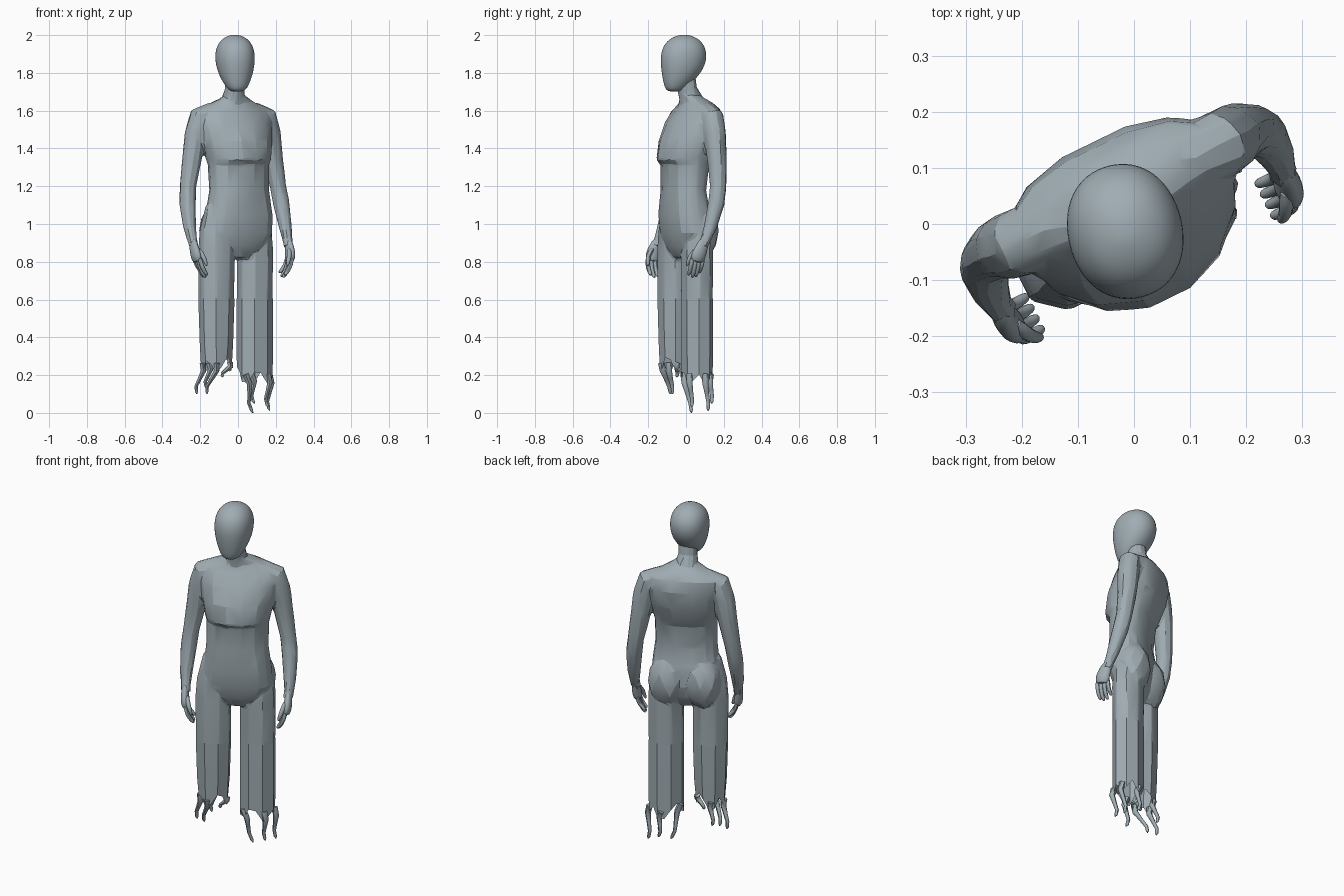
import bpy, bmesh, math
from math import sin, cos, pi
from mathutils import Vector, Matrix

if "Cube" in bpy.data.objects:
    bpy.data.objects.remove(bpy.data.objects["Cube"])

grey = bpy.data.materials.new("blue grey")
grey.diffuse_color = (0.35, 0.415, 0.45, 1)
grey.use_nodes = True
grey.node_tree.nodes["Principled BSDF"].inputs["Base Color"].default_value = grey.diffuse_color
TURN = 26  # the figure faces a little to its left


def finish(name, bm, angle, turn=TURN, shift=(0, 0, 0), subsurf=0):
    bmesh.ops.recalc_face_normals(bm, faces=bm.faces)
    bm.transform(Matrix.Translation(shift) @ Matrix.Rotation(math.radians(turn), 4, 'Z'))
    me = bpy.data.meshes.new(name)
    bm.to_mesh(me)
    bm.free()
    me.materials.clear()
    me.materials.append(grey)
    ob = bpy.data.objects.new(name, me)
    bpy.context.collection.objects.link(ob)
    if subsurf:
        m = ob.modifiers.new("smooth", 'SUBSURF')
        m.levels = m.render_levels = subsurf
    bpy.ops.object.select_all(action='DESELECT')
    bpy.context.view_layer.objects.active = ob
    ob.select_set(True)
    bpy.ops.object.shade_smooth_by_angle(angle=math.radians(angle))
    return ob


def fuse(bm):
    """Merge overlapping solids into one skin with large facets."""
    bmesh.ops.recalc_face_normals(bm, faces=bm.faces)
    me = bpy.data.meshes.new("temp")
    bm.to_mesh(me)
    bm.free()
    ob = bpy.data.objects.new("temp", me)
    bpy.context.collection.objects.link(ob)
    m = ob.modifiers.new("fuse", 'REMESH')
    m.mode, m.voxel_size = 'VOXEL', 0.009
    m = ob.modifiers.new("soften", 'SMOOTH')
    m.factor, m.iterations = 0.5, 6
    m = ob.modifiers.new("facet", 'DECIMATE')
    m.ratio = 0.025
    out = bmesh.new()
    out.from_object(ob, bpy.context.evaluated_depsgraph_get())
    bpy.data.objects.remove(ob)
    return out


def loft(bm, rings, cap_start=True, cap_end=True):
    vs = [[bm.verts.new(p) for p in r] for r in rings]
    n = len(vs[0])
    for a, b in zip(vs, vs[1:]):
        for i in range(n):
            bm.faces.new((a[i], a[(i + 1) % n], b[(i + 1) % n], b[i]))
    if cap_start:
        bm.faces.new(vs[0])
    if cap_end:
        bm.faces.new(vs[-1])


def tube(bm, pts, sides=8, flat=1.0):
    """Tapered tube along (x, y, z, radius) points; flat scales its x side."""
    rings = []
    for i, p in enumerate(pts):
        a, b = pts[max(i - 1, 0)], pts[min(i + 1, len(pts) - 1)]
        t = (Vector(b[:3]) - Vector(a[:3])).normalized()
        ex = Vector((1, 0, 0))
        ex = (ex - t * ex.dot(t)).normalized()
        ey = t.cross(ex)
        rings.append([Vector(p[:3]) + (ex * cos(k * 2 * pi / sides) * flat
                      + ey * sin(k * 2 * pi / sides)) * p[3] for k in range(sides)])
    loft(bm, rings)


def power(c, e):
    return math.copysign(abs(c) ** e, c)


body = bmesh.new()
# torso: height, half width, front depth, back depth
sections = [(0.82, 0.05, -0.06, 0.05), (0.88, 0.14, -0.09, 0.085),
            (0.95, 0.192, -0.108, 0.10), (1.05, 0.186, -0.122, 0.10),
            (1.18, 0.170, -0.122, 0.08), (1.315, 0.172, -0.124, 0.10),
            (1.34, 0.178, -0.152, 0.115), (1.44, 0.198, -0.135, 0.15),
            (1.54, 0.212, -0.09, 0.166), (1.605, 0.20, -0.04, 0.155),
            (1.64, 0.13, -0.02, 0.13), (1.675, 0.06, -0.025, 0.085)]
rings = []
for z, w, f, b in sections:
    mid, ring = (f + b) / 2, []
    for k in range(14):
        t = 2 * pi * k / 14
        e = (1.0, 1.1) if sin(t) < 0 and z > 1.1 else (0.8, 0.8)
        ring.append((w * power(cos(t), e[0]), mid + (b - f) / 2 * power(sin(t), e[1]), z))
    rings.append(ring)
loft(body, rings)

# neck
tube(body, [(-0.012, 0.045, 1.60, 0.075), (-0.012, 0.03, 1.67, 0.06), (-0.013, 0.015, 1.71, 0.053),
            (-0.013, 0.0, 1.79, 0.056)], 14)

# buttocks and arms, shoulder to wrist
for s in (1, -1):
    bmesh.ops.create_icosphere(body, subdivisions=2, radius=1,
                               matrix=Matrix.Translation((s * 0.098, 0.04, 0.965))
                               @ Matrix.Diagonal((0.104, 0.094, 0.15, 1)))
    tube(body, [(s * x, y, z, r) for x, y, z, r in (
        (0.12, 0.06, 1.592, 0.055), (0.194, 0.06, 1.565, 0.062), (0.217, 0.063, 1.48, 0.061),
        (0.240, 0.066, 1.34, 0.053), (0.265, 0.060, 1.20, 0.045), (0.276, 0.044, 1.11, 0.045),
        (0.282, 0.008, 0.99, 0.036), (0.281, -0.02, 0.92, 0.028), (0.278, -0.038, 0.88, 0.028))], 10)


# legs: centre x, centre y, hem height, hem scale,
# shreds as (angle, tip offset x, y, tip height)
LEGS = {
    "left": (0.105, 0.013, 0.185, 0.98,
             [(-60, 0.051, -0.055, 0.03), (5, 0.097, 0.018, 0.012), (80, 0.033, 0.07, 0.05),
              (215, -0.021, -0.022, 0.0)]),
    "right": (-0.132, -0.010, 0.245, 0.83,
              [(170, -0.095, 0.04, 0.10), (250, -0.051, 0.008, 0.10), (100, -0.02, 0.075, 0.13),
               (-10, 0.037, 0.0, 0.19)])}


def leg_ring(cx, cy, z, r, sides=16):
    ring = []
    for k in range(sides):
        t = k * pi * 2 / sides + pi / 8
        rr = r * (1.03 if k % 2 == 0 else 0.952)
        ring.append(Vector((cx + 0.097 * rr * cos(t), cy + 0.08 * rr * sin(t), z)))
    return ring


for cx, cy, hem, sc, shreds in LEGS.values():
    loft(body, [leg_ring(cx, cy, z, r) for z, r in
                ((1.10, 0.6), (0.97, 0.93), (0.86, 1.02), (0.6, 1.0), (0.4, 0.98))])

body = fuse(body)
bmesh.ops.bisect_plane(body, geom=body.verts[:] + body.edges[:] + body.faces[:],
                       plane_co=(0, 0, 0.6), plane_no=(0, 0, -1), clear_outer=True)
finish("body", body, 18)

# ragged open lower legs with hanging shreds
for side, (cx, cy, hem, sc, shreds) in LEGS.items():
    bm = bmesh.new()
    rings = [leg_ring(cx, cy, z, r) for z, r in ((0.605, 0.99), (hem + 0.13, (sc + 1) / 2), (hem, sc))]
    for k, p in enumerate(rings[-1]):
        t = k * pi / 8 + pi / 8
        near = max(max(0, cos(t - math.radians(a[0]))) ** 7 for a in shreds)
        p.z = hem + 0.06 - 0.095 * near
    loft(bm, rings, False, False)
    finish(side + "_lower_leg", bm, 30)
    bm = bmesh.new()
    for a, dx, dy, tip in shreds:
        t = math.radians(a)
        x, y = cx + 0.092 * sc * cos(t), cy + 0.075 * sc * sin(t)
        ex, ey, top = cx + dx, cy + dy, hem + 0.02
        pts = []
        for f, r in ((0, 0.018), (0.25, 0.016), (0.5, 0.012), (0.75, 0.010), (0.93, 0.009), (1, 0.003)):
            sway = 0.009 * sin(f * 2 * pi)
            pts.append((x + (ex - x) * f + sway, y + (ey - y) * f - sway,
                        top + (tip - top) * f, r))
        tube(bm, pts, 6)
    finish(side + "_leg_shreds", bm, 60)

# egg-shaped head: height, centre, half width, half depth
bm = bmesh.new()
egg = [(1.70, -0.064, 0.033, 0.034), (1.72, -0.058, 0.055, 0.057),
       (1.765, -0.038, 0.080, 0.088), (1.82, -0.020, 0.099, 0.115),
       (1.88, -0.013, 0.107, 0.127), (1.935, -0.011, 0.100, 0.117),
       (1.977, -0.010, 0.074, 0.085), (1.997, -0.010, 0.035, 0.04), (2.002, -0.010, 0.012, 0.014)]
loft(bm, [[(w * power(cos(k * pi / 8), 0.92), c + d * power(sin(k * pi / 8), 0.95), z)
           for k in range(16)] for z, c, w, d in egg])
finish("head", bm, 180, turn=14, shift=(-0.019, 0, 0), subsurf=2)

# hands: palm, fingers and thumb
for s, side in ((1, "left"), (-1, "right")):
    bm = bmesh.new()
    tube(bm, [(s * 0.281, -0.022, 0.925, 0.026), (s * 0.282, -0.045, 0.875, 0.037),
              (s * 0.278, -0.062, 0.835, 0.044), (s * 0.269, -0.068, 0.795, 0.040)], 10, 0.6)
    for k in range(4):
        y = -0.098 + 0.021 * k
        drop = (0.0, -0.012, -0.008, 0.012)[k]
        tube(bm, [(s * 0.272, y + 0.004, 0.825, 0.013), (s * 0.264, y, 0.785, 0.014),
                  (s * 0.250, y, 0.757 + drop, 0.013), (s * 0.234, y + 0.002, 0.737 + drop, 0.012),
                  (s * 0.226, y + 0.003, 0.729 + drop, 0.007)], 6)
    tube(bm, [(s * 0.27, -0.06, 0.875, 0.015), (s * 0.258, -0.095, 0.84, 0.016),
              (s * 0.243, -0.108, 0.80, 0.013), (s * 0.236, -0.108, 0.775, 0.007)], 6)
    finish(side + "_hand", bm, 60, subsurf=1)
